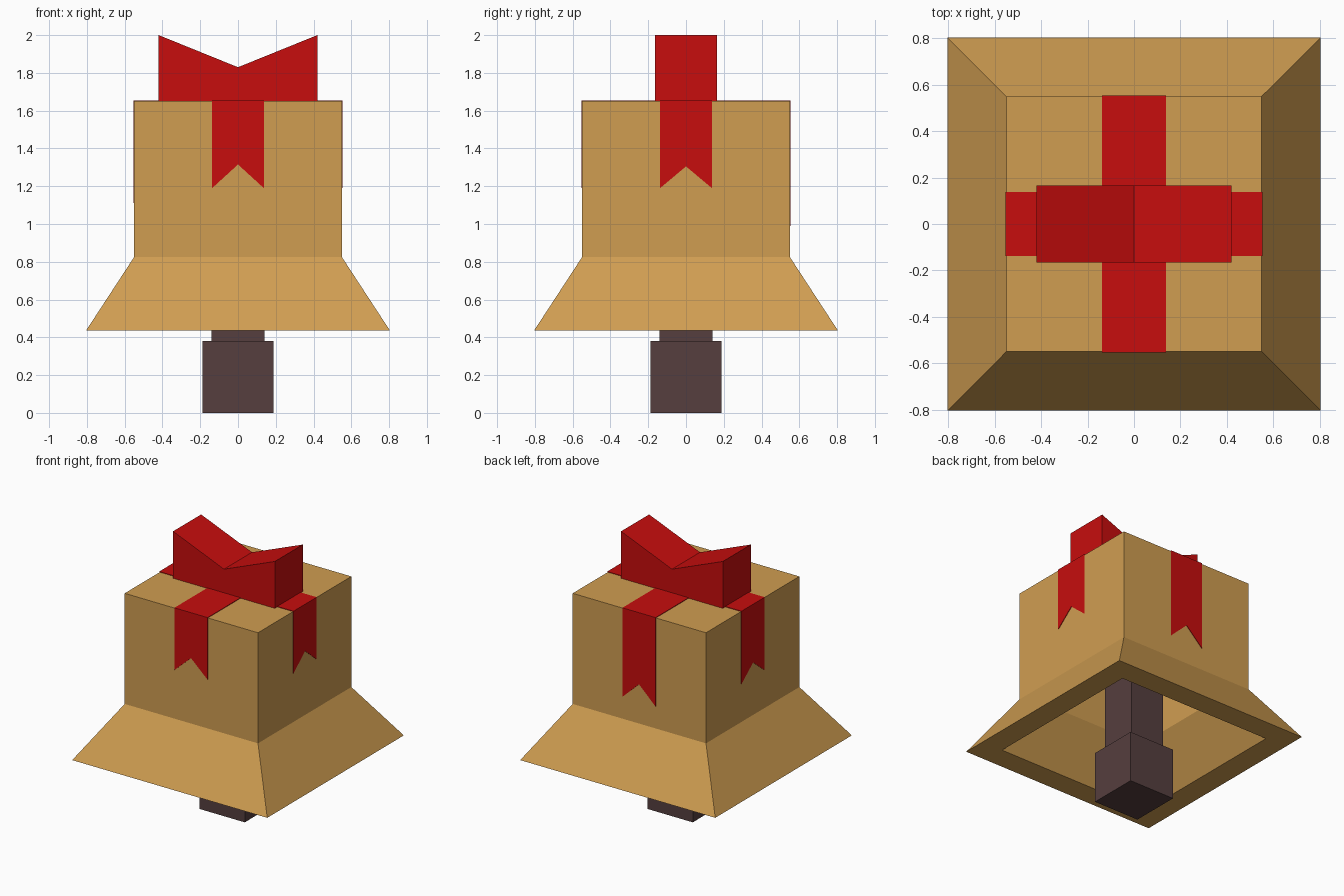
import bpy, bmesh, math
from mathutils import Matrix, Vector

cube = bpy.data.objects.get("Cube")
if cube:
    bpy.data.objects.remove(cube, do_unlink=True)


def material(name, rgb):
    mat = bpy.data.materials.new(name)
    mat.use_nodes = True
    mat.diffuse_color = (*rgb, 1)
    mat.node_tree.nodes["Principled BSDF"].inputs["Base Color"].default_value = (*rgb, 1)
    return mat


GOLD = material("gold", (0.63, 0.34, 0.083))
RED = material("ribbon_red", (0.57, 0.004, 0.004))
BROWN = material("dark_brown", (0.092, 0.049, 0.049))


def finish(name, bm, mat, recalc=True):
    if recalc:
        bmesh.ops.recalc_face_normals(bm, faces=bm.faces[:])
    mesh = bpy.data.meshes.new(name)
    bm.to_mesh(mesh)
    bm.free()
    mesh.materials.append(mat)
    obj = bpy.data.objects.new(name, mesh)
    bpy.context.collection.objects.link(obj)
    return obj


def square_stack(name, profile, mat):
    """Stack square rings of (half width, height) and cap both ends."""
    bm = bmesh.new()
    rings = [[bm.verts.new((sx * r, sy * r, z))
              for sx, sy in ((-1, -1), (1, -1), (1, 1), (-1, 1))] for r, z in profile]
    for a, b in zip(rings, rings[1:]):
        for i in range(4):
            j = (i + 1) % 4
            bm.faces.new((a[i], a[j], b[j], b[i]))
    bm.faces.new(rings[0])
    bm.faces.new(rings[-1])
    return finish(name, bm, mat)


TOP, HALF, CEILING = 1.65, 0.55, 1.51

# Hollow bell: outside from the top down to the rim, then up the inside
square_stack("bell", [(HALF, TOP), (HALF, 0.825), (0.805, 0.435),
                      (0.633, 0.435), (0.41, 0.77), (0.41, CEILING)], GOLD)

# Clapper block with its narrower stem
square_stack("clapper", [(0.187, 0), (0.187, 0.38), (0.14, 0.38), (0.14, CEILING)], BROWN)

# Bow with a V-shaped top, extruded front to back
bm = bmesh.new()
outline = [(-0.42, TOP), (0, TOP), (0.42, TOP), (0.42, 2), (0, 1.83), (-0.42, 2)]
front, back = [[bm.verts.new((x, y, z)) for x, z in outline] for y in (-0.165, 0.165)]
for side in (front, back):
    bm.faces.new((side[0], side[1], side[4], side[5]))
    bm.faces.new((side[1], side[2], side[3], side[4]))
for i in range(6):
    j = (i + 1) % 6
    bm.faces.new((front[i], front[j], back[j], back[i]))
finish("bow", bm, RED)


def ribbon(name, angle, tip, notch, w=0.137, lift=0.004):
    """Thin strip over the top and down one side, ending in a swallowtail."""
    bm = bmesh.new()
    turn = Matrix.Rotation(math.radians(angle), 3, "Z")
    edge, high = HALF + lift, TOP + lift
    rows = [[(w, high)] * 3, [(edge, high)] * 3, [(edge, tip), (edge, notch), (edge, tip)]]
    grid = [[bm.verts.new(turn @ Vector((s, -d, z))) for s, (d, z) in zip((-w, 0, w), row)]
            for row in rows]
    for a, b in zip(grid, grid[1:]):
        for c in range(2):
            bm.faces.new((a[c], b[c], b[c + 1], a[c + 1]))
    obj = finish(name, bm, RED, recalc=False)
    solid = obj.modifiers.new("thickness", "SOLIDIFY")
    solid.thickness = 0.006
    solid.offset = -1


# Ribbon tails of differing length
ribbon("front_ribbon", 0, 1.19, 1.315)
ribbon("left_ribbon", 90, 1.19, 1.305)
ribbon("back_ribbon", 180, 0.99, 1.12)
ribbon("right_ribbon", 270, 1.11, 1.22)
